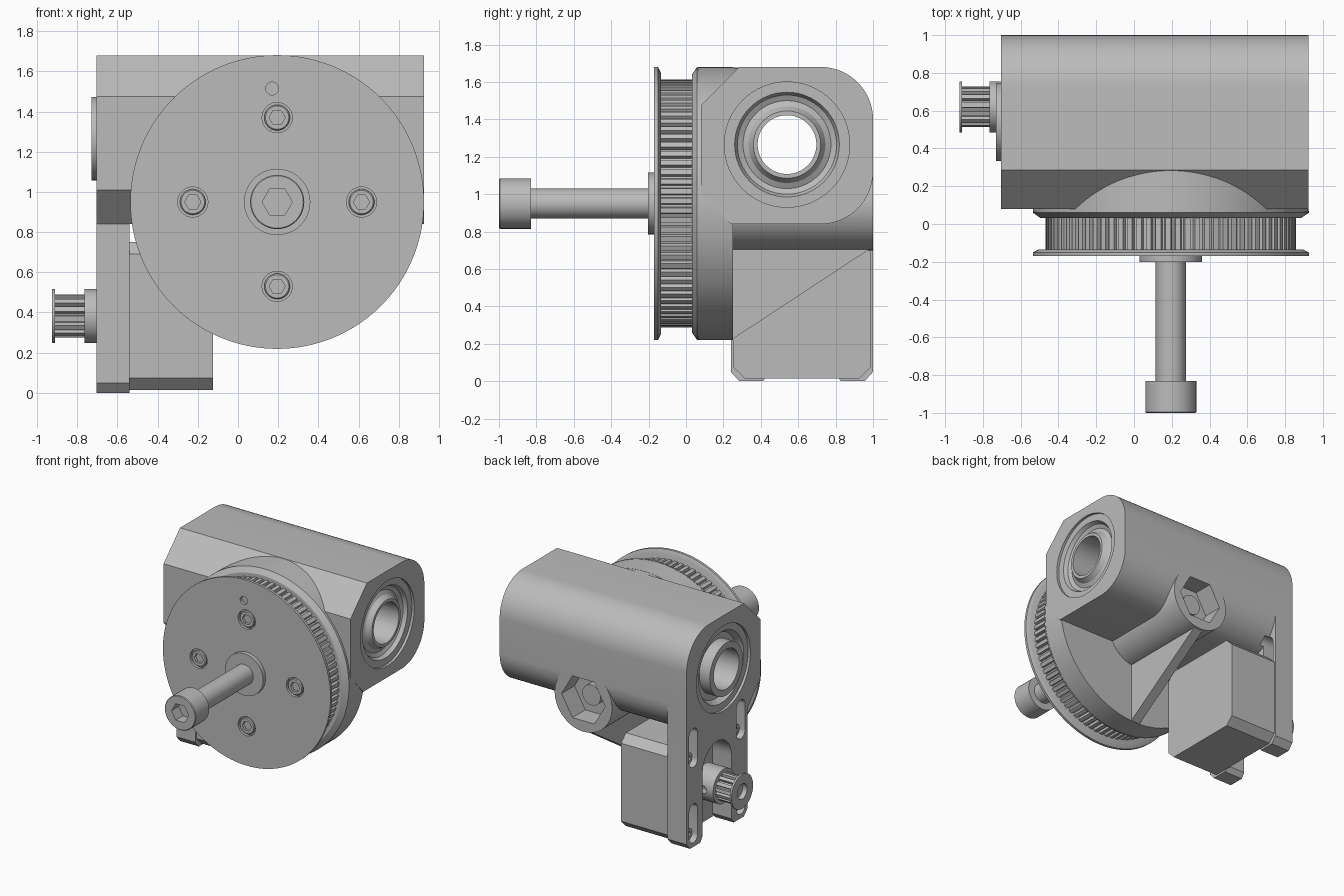
import bpy, bmesh
from math import sin, cos, radians, tau

cube = bpy.data.objects.get("Cube")
if cube:
    bpy.data.objects.remove(cube, do_unlink=True)

grey = bpy.data.materials.new("plain grey")
grey.use_nodes = True
GREY = (0.5, 0.5, 0.5, 1)
grey.diffuse_color = GREY
grey.node_tree.nodes["Principled BSDF"].inputs["Base Color"].default_value = GREY


# 2D outlines
def arc(c, r, start, end, n=16):
    steps = [radians(start + (end - start) * i / n) for i in range(n + 1)]
    return [(c[0] + r * cos(t), c[1] + r * sin(t)) for t in steps]


def circle(c, r, n=64):
    return arc(c, r, 0, 360, n)[:-1]


def stadium(c, r, length):
    return arc((c[0], c[1] + length), r, 0, 180) + arc(c, r, 180, 360)


def gear(c, r, depth, teeth):
    pts = []
    for i in range(teeth):
        for f, rad in ((0, r), (0.55, r), (0.65, r - depth), (0.9, r - depth)):
            t = tau * (i + f) / teeth
            pts.append((c[0] + rad * cos(t), c[1] + rad * sin(t)))
    return pts


# Solids lofted along the x or y axis
def loft(name, axis, sections, closed=False):
    bm = bmesh.new()
    rings = []
    for pts, a in sections:
        rings.append([bm.verts.new((a, u, v) if axis == "x" else (u, a, v)) for u, v in pts])
    pairs = list(zip(rings, rings[1:]))
    if closed:
        pairs.append((rings[-1], rings[0]))
    else:
        bm.faces.new(rings[0])
        bm.faces.new(rings[-1])
    for p, q in pairs:
        for i in range(len(p)):
            bm.faces.new((p[i - 1], p[i], q[i], q[i - 1]))
    bmesh.ops.recalc_face_normals(bm, faces=bm.faces)
    mesh = bpy.data.meshes.new(name)
    bm.to_mesh(mesh)
    bm.free()
    mesh.materials.append(grey)
    obj = bpy.data.objects.new(name, mesh)
    bpy.context.collection.objects.link(obj)
    return obj


def prism(name, axis, pts, a, b):
    return loft(name, axis, [(pts, a), (pts, b)])


def lathe(name, axis, c, profile, closed=False, n=64):
    return loft(name, axis, [(circle(c, r, n), a) for r, a in profile], closed)


def combine(obj, tool, operation="DIFFERENCE"):
    tool.hide_render = True
    mod = obj.modifiers.new("combine", "BOOLEAN")
    mod.operation = operation
    mod.solver = "EXACT"
    mod.object = tool
    bpy.context.view_layer.objects.active = obj
    bpy.ops.object.modifier_apply(modifier=mod.name)
    bpy.data.objects.remove(tool, do_unlink=True)


def socket_bolt(name, axis, c, profile, hex_r, depth):
    bolt = lathe(name, axis, c, profile, n=40)
    a = profile[0][1]
    combine(bolt, prism("hex_cutter", axis, circle(c, hex_r, 6), a - 0.05, a + depth))


HUB = (0.195, 0.95)      # large wheel centre (x, z)
BORE = (0.54, 1.265)     # bearing centre (y, z)
MOTOR = (0.62, 0.3825)   # motor centre (y, z)

# Housing: rounded block, wheel backing, boss, rib and motor plate joined
section = [(0.08, 1.01), (0.08, 1.475), (0.285, 1.68)]
section += arc((0.72, 1.4), 0.28, 90, 0) + arc((0.72, 1.12), 0.28, 0, -90) + [(0.24, 0.84)]
housing = prism("housing", "x", section, -0.705, 0.925)
plate = [(0.24, 0.05), (0.285, 0), (0.955, 0), (1, 0.05), (1, 1.27), (0.24, 1.27)]
rib = [(0.15, 0.9), (0.15, 0.23), (0.245, 0.222), (0.98, 0.705), (0.98, 0.9)]
for part in (
    prism("motor_plate", "x", plate, -0.705, -0.54),
    prism("wheel_backing", "y", circle(HUB, 0.729, 128), 0.06, 0.25),
    prism("backing_top", "y", arc(HUB, 0.728, 20, 160, 48), 0.1, 0.288),
    prism("boss", "y", circle(HUB, 0.25), 0.15, 1),
    prism("rib", "x", rib, 0.155, 0.235),
):
    combine(housing, part, "UNION")

# Housing openings: bearing bore, nut pocket, pulley slot, bolt slots
bore = [(0.335, -0.8), (0.335, -0.42), (0.158, -0.42), (0.158, 0.62), (0.335, 0.62), (0.335, 1)]
combine(housing, lathe("bore_cutter", "x", BORE, bore))
combine(housing, prism("nut_cutter", "y", circle(HUB, 0.19, 6), 0.84, 1.1))
slot = [(0.39, -0.03), (0.44, 0.04)] + arc((0.62, 0.54), 0.18, 180, 0)
slot += [(0.8, 0.04), (0.85, -0.03)]
combine(housing, prism("slot_cutter", "x", slot, -0.8, -0.5))
for y in (0.325, 0.915):
    for z in (0.085, 0.68):
        cutter = prism("bolt_slot_cutter", "x", stadium((y, z), 0.053, 0.2), -0.8, -0.5)
        combine(housing, cutter)
        socket_bolt("motor_bolt", "x", (y, z), [(0.048, -0.66), (0.048, -0.53)], 0.028, 0.04)

# Bearings at both ends of the bore
right_bearing = [(0.335, 0.905), (0.28, 0.905), (0.265, 0.875), (0.235, 0.86), (0.205, 0.875),
                 (0.18, 0.915), (0.157, 0.915), (0.157, 0.6), (0.335, 0.6)]
lathe("plain_end_bearing", "x", BORE, right_bearing, True)
left_bearing = [(0.335, -0.685), (0.28, -0.685), (0.255, -0.64), (0.207, -0.64), (0.207, -0.73),
                (0.157, -0.73), (0.157, -0.4), (0.335, -0.4)]
lathe("collar_end_bearing", "x", BORE, left_bearing, True)

# Motor body with chamfered corners
h, k = 0.3675, 0.3075
corners = [(-h, -k), (-k, -h), (k, -h), (h, -k), (h, k), (k, h), (-k, h), (-h, k)]
prism("motor", "x", [(MOTOR[0] + u, MOTOR[1] + v) for u, v in corners], -0.54, -0.125)

# Small drive pulley
hub = lathe("small_pulley_hub", "x", MOTOR, [(0.135, -0.755), (0.135, -0.6), (0.06, -0.6), (0.06, -0.53)])
screw_hole = lathe("screw_cutter", "y", (-0.68, MOTOR[1]), [(0.03, 0.7), (0.03, 0.8)], n=20)
combine(hub, screw_hole)
for name, pts, a, b in (
    ("small_pulley_teeth", gear(MOTOR, 0.107, 0.022, 14), -0.915, -0.75),
    ("small_pulley_rim", circle(MOTOR, 0.135), -0.925, -0.91),
    ("small_pulley_inner_rim", circle(MOTOR, 0.135), -0.765, -0.75),
):
    part = prism(name, "x", pts, a, b)
    combine(part, prism("shaft_cutter", "x", circle(MOTOR, 0.06, 32), -1, -0.7))
prism("motor_shaft", "x", circle(MOTOR, 0.055, 32), -0.89, -0.54)

# Large toothed wheel with rims
front_rim = lathe("wheel_front_rim", "y", HUB, [(0.731, -0.17), (0.731, -0.15), (0.7, -0.135)], n=128)
prism("wheel_teeth", "y", gear(HUB, 0.663, 0.022, 80), -0.145, 0.04)
lathe("wheel_rear_rim", "y", HUB, [(0.69, 0.032), (0.731, 0.06), (0.731, 0.07)], n=128)
combine(front_rim, prism("pin_cutter", "y", circle((0.17, 1.515), 0.032, 32), -0.2, -0.148))
for dx, dz in ((0, 1), (1, 0), (0, -1), (-1, 0)):
    c = (HUB[0] + 0.42 * dx, HUB[1] + 0.42 * dz)
    combine(front_rim, prism("counterbore", "y", circle(c, 0.075, 40), -0.2, -0.148))
    socket_bolt("wheel_bolt", "y", c, [(0.058, -0.169), (0.064, -0.163), (0.064, -0.14)], 0.04, 0.02)

# Centre washer and long bolt
lathe("washer", "y", HUB, [(0.165, -0.202), (0.165, -0.16)])
long_bolt = [(0.13, -1), (0.135, -0.995), (0.135, -0.83), (0.08, -0.83), (0.08, 0.9)]
socket_bolt("long_bolt", "y", HUB, long_bolt, 0.075, 0.09)

# Smooth round surfaces, keep hard edges
bpy.ops.object.select_all(action="DESELECT")
for obj in bpy.context.scene.objects:
    if obj.type == "MESH":
        obj.select_set(True)
        bpy.context.view_layer.objects.active = obj
bpy.ops.object.shade_smooth_by_angle(angle=radians(30))
